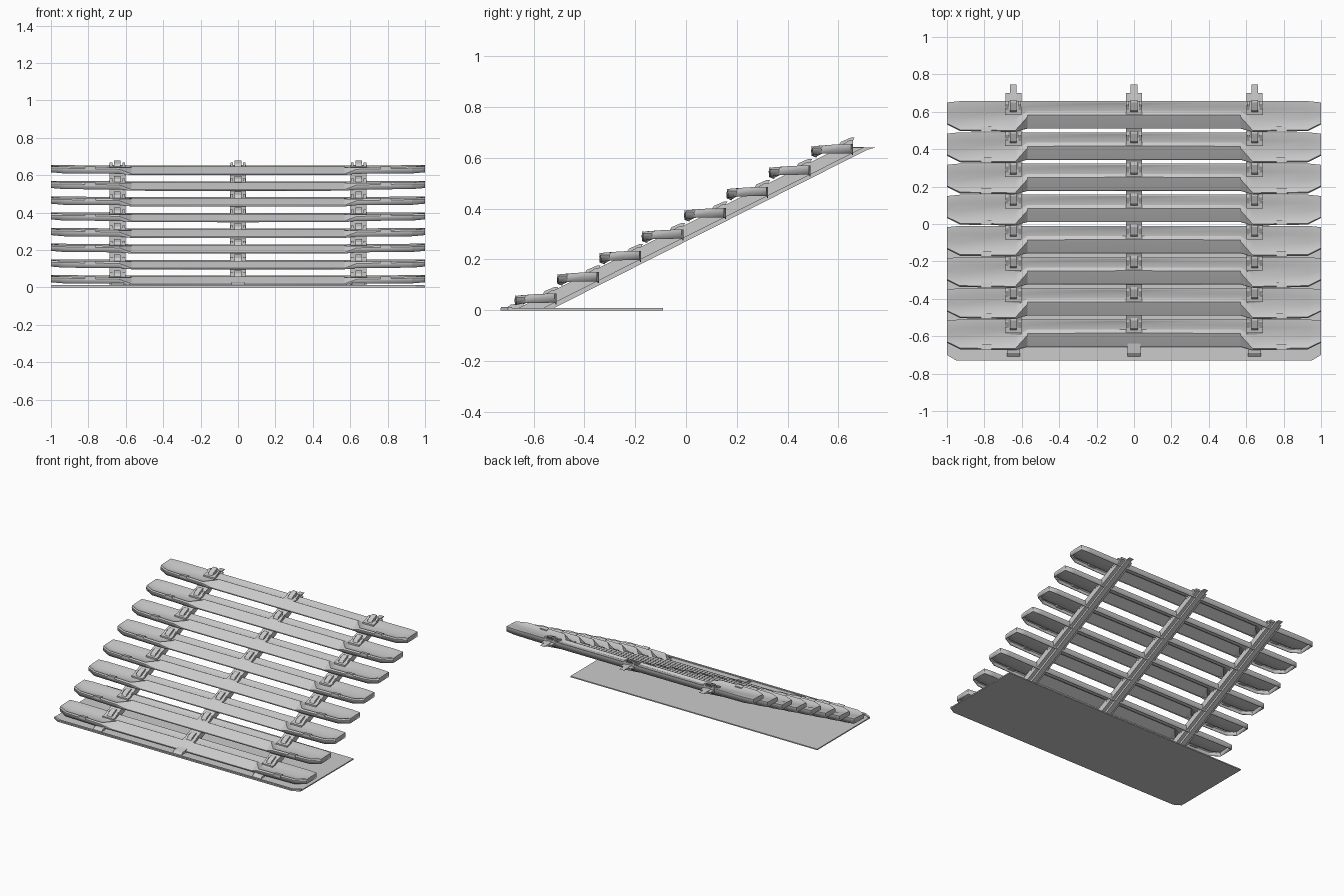
import bpy, math

if "Cube" in bpy.data.objects:
    bpy.data.objects.remove(bpy.data.objects["Cube"])

STEPS, RUN, RISE = 8, 0.1667, 0.084
Y0, Z0 = -0.675, 0.020          # front lower edge of the first tread
RAILS = (-0.645, 0.0, 0.645)


def make(name, verts, faces, smooth=False):
    me = bpy.data.meshes.new(name)
    me.from_pydata(verts, [], faces)
    me.update()
    ob = bpy.data.objects.new(name, me)
    bpy.context.collection.objects.link(ob)
    if smooth:
        bpy.ops.object.select_all(action='DESELECT')
        ob.select_set(True)
        bpy.context.view_layer.objects.active = ob
        bpy.ops.object.shade_smooth_by_angle(angle=math.radians(25))
    return ob


def prism(name, profile, x, width):
    """Side profile (y, z), counter-clockwise seen from +x, extruded along x."""
    n = len(profile)
    v = [(x + s * width / 2, y, z) for s in (-1, 1) for y, z in profile]
    f = [tuple(range(n))[::-1], tuple(range(n, 2 * n))]
    f += [(i, (i + 1) % n, n + (i + 1) % n, n + i) for i in range(n)]
    return make(name, v, f)


def slab(name, outline, z0, z1):
    """Plan outline (x, y), counter-clockwise, extruded upwards."""
    n = len(outline)
    v = [(x, y, z) for z in (z0, z1) for x, y in outline]
    f = [tuple(range(n))[::-1], tuple(range(n, 2 * n))]
    f += [(i, (i + 1) % n, n + (i + 1) % n, n + i) for i in range(n)]
    return make(name, v, f)


# tread cross-sections (depth, height), front lip to back lip
MIDDLE = [(.018, -.006), (.020, .000), (.084, .034), (.092, .038),
          (.110, .028), (.135, .031), (.158, .043), (.165, .043), (.165, .002)]
BEND = [(.018, -.006), (.020, .000), (.080, .034), (.090, .038),
        (.110, .028), (.135, .031), (.158, .043), (.165, .043), (.165, .002)]
WING = [(.002, .000), (.000, .024), (.008, .034), (.030, .024),
        (.070, .020), (.120, .030), (.158, .044), (.165, .044), (.165, .002)]
OUTER = [(.008, .002), (.005, .030), (.012, .038), (.035, .026),
         (.075, .028), (.120, .038), (.158, .046), (.165, .046), (.165, .006)]
TIP = [(.042, .008), (.040, .030), (.046, .040), (.062, .042),
       (.090, .044), (.120, .045), (.150, .046), (.158, .046), (.158, .010)]
HALF = [(0.57, BEND), (0.635, WING), (0.93, OUTER), (1.0, TIP)]
STATIONS = [(-x, p) for x, p in reversed(HALF)] + [(0, MIDDLE)] + HALF


def tread(i):
    oy, oz = Y0 + i * RUN, Z0 + i * RISE
    n = len(MIDDLE)
    v = [(x, oy + y, oz + z) for x, p in STATIONS for y, z in p]
    f = []
    for s in range(len(STATIONS) - 1):
        for k in range(n - 1):
            a = s * n + k
            f.append((a, a + n, a + n + 1, a + 1))
    last = (len(STATIONS) - 1) * n
    f += [tuple(range(n)), tuple(range(last, last + n))[::-1]]
    ob = make("tread", v, f, True)
    m = ob.modifiers.new("sheet", 'SOLIDIFY')
    m.thickness, m.offset = 0.004, -1
    # grip nubs on the wing fronts
    for x in (-0.79, 0.79):
        prism("grip_nub", [(oy + .002, oz + .02), (oy + .03, oz + .02),
                           (oy + .03, oz + .034), (oy + .002, oz + .038)], x, 0.055)


def clamp(i, x):
    """Saddle, side cheeks and latch holding a tread on a rail."""
    y, z = Y0 + i * RUN, Z0 + i * RISE
    prism("clamp_saddle", [(y + .092, z + .015), (y + .166, z + .02),
                           (y + .166, z + .047), (y + .125, z + .042), (y + .092, z + .036)], x, 0.088)
    for s in (-1, 1):
        prism("clamp_cheek", [(y + .10, z + .03), (y + .166, z + .03),
                              (y + .166, z + .060), (y + .15, z + .060)], x + s * .034, 0.014)
    prism("clamp_latch", [(y + .105, z + .035), (y + .155, z + .045),
                          (y + .172, z + .072), (y + .158, z + .072), (y + .118, z + .055)], x, 0.036)


for i in range(STEPS):
    tread(i)
    for x in RAILS:
        clamp(i, x)

# sloping rails: narrow web with a wider upper channel
for x in RAILS:
    prism("rail_web", [(-.70, .006), (-.525, .006), (.73, .640), (.605, .640), (-.655, .006)], x, 0.036)
    prism("rail_channel", [(-.665, .006), (-.565, .006), (.70, .640), (.605, .640)], x, 0.085)
    # foot tying the rail to the base plate
    prism("rail_foot", [(-.71, .006), (-.64, .006), (-.64, .03), (-.69, .022)], x, 0.07)
    # upper mounting tab
    prism("rail_tab", [(.60, .625), (.715, .632), (.745, .640), (.60, .645)], x, 0.036)

# base plate with clipped front corners and a front lip
slab("base_plate", [(-.95, -.73), (.95, -.73), (1, -.70), (1, -.09), (-1, -.09), (-1, -.70)], 0, .008)
slab("base_lip", [(-.95, -.728), (.95, -.728), (.998, -.70), (.998, -.685), (.945, -.715),
                  (-.945, -.715), (-.998, -.685), (-.998, -.70)], .006, .013)
